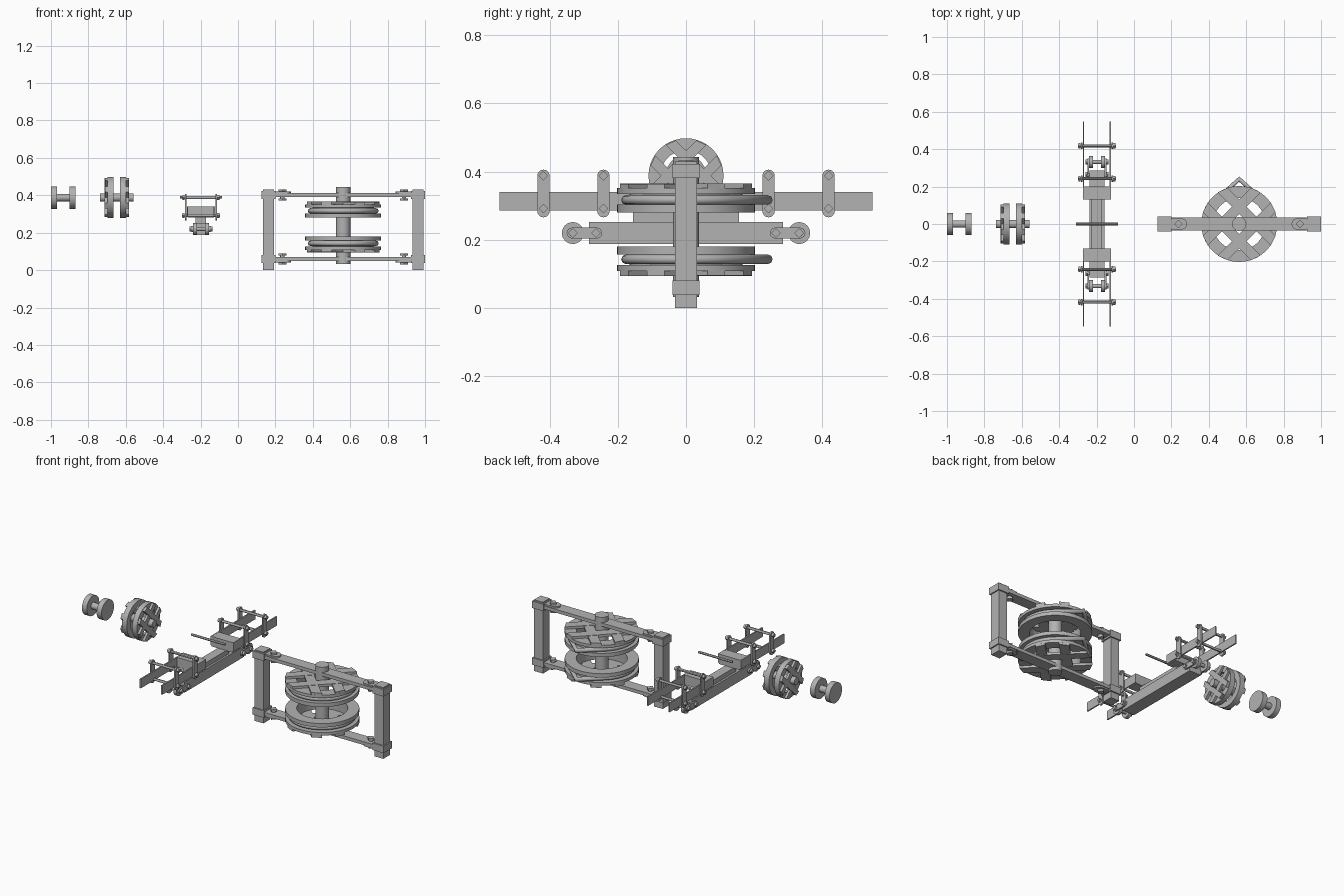
import bpy, bmesh, math
from mathutils import Matrix, Vector

if "Cube" in bpy.data.objects:
    bpy.data.objects.remove(bpy.data.objects["Cube"])

GREY = (0.45, 0.45, 0.45, 1)
mat = bpy.data.materials.new("plain grey")
mat.use_nodes = True
mat.diffuse_color = GREY
mat.node_tree.nodes["Principled BSDF"].inputs["Base Color"].default_value = GREY

# Turns local z into the wanted axis
TURN = {"z": Matrix.Identity(4),
        "x": Matrix.Rotation(math.pi / 2, 4, "Y"),
        "-x": Matrix.Rotation(-math.pi / 2, 4, "Y"),
        "-z": Matrix.Rotation(math.pi, 4, "X")}


def finish(name, bm, at=(0, 0, 0), axis="z", smooth=False):
    bmesh.ops.transform(bm, matrix=Matrix.Translation(at) @ TURN[axis], verts=bm.verts)
    bmesh.ops.recalc_face_normals(bm, faces=bm.faces)
    me = bpy.data.meshes.new(name)
    bm.to_mesh(me)
    bm.free()
    me.materials.append(mat)
    ob = bpy.data.objects.new(name, me)
    bpy.context.collection.objects.link(ob)
    if smooth:
        bpy.ops.object.select_all(action="DESELECT")
        ob.select_set(True)
        bpy.context.view_layer.objects.active = ob
        bpy.ops.object.shade_smooth_by_angle()
    return ob


def box(name, centre, size):
    bm = bmesh.new()
    bmesh.ops.create_cube(bm, size=1)
    bmesh.ops.scale(bm, vec=size, verts=bm.verts)
    return finish(name, bm, centre)


def rod(name, centre, radius, length, axis="z", sides=32):
    bm = bmesh.new()
    bmesh.ops.create_cone(bm, cap_ends=True, segments=sides, radius1=radius,
                          radius2=radius, depth=length)
    return finish(name, bm, centre, axis, sides > 8)


def lathe(name, profile, at, axis):
    # Closed (radius, height) profile revolved about the axis
    bm = bmesh.new()
    vs = [bm.verts.new((r, 0, h)) for r, h in profile]
    edges = [bm.edges.new((vs[i - 1], vs[i])) for i in range(len(vs))]
    bmesh.ops.spin(bm, geom=vs + edges, cent=(0, 0, 0), axis=(0, 0, 1),
                   angle=math.tau, steps=40, use_duplicate=False)
    bmesh.ops.remove_doubles(bm, verts=bm.verts, dist=1e-5)
    return finish(name, bm, at, axis, True)


def prism(bm, points, low, high, angle=0):
    spin = Matrix.Rotation(angle, 3, "Z")
    f = bm.faces.new([bm.verts.new(spin @ Vector((x, y, low))) for x, y in points])
    new = bmesh.ops.extrude_face_region(bm, geom=[f])["geom"]
    verts = [v for v in new if isinstance(v, bmesh.types.BMVert)]
    bmesh.ops.translate(bm, vec=(0, 0, high - low), verts=verts)


def clasp_arms(name, radius, hub, width, low, high, at, axis):
    # Two pairs of crossing planks that grip the shaft, trimmed to the rim
    bm = bmesh.new()
    inner, outer = hub, hub + width
    a, b = (math.sqrt(radius ** 2 - e ** 2) for e in (inner, outer))
    plank = [(-a, inner), (a, inner), (b, outer), (-b, outer)]
    for i in range(4):
        prism(bm, plank, low, high - 0.002 * (i % 2), math.pi / 4 + i * math.pi / 2)
    return finish(name, bm, at, axis)


def strap(name, centre, half_w, half_l, thick, axis, along):
    # Flat bar with rounded ends, lying across the given axis
    bm = bmesh.new()
    pts = []
    for end in (0, math.pi):
        for i in range(9):
            t = end - math.pi / 2 + i * math.pi / 8
            shift = (half_l - half_w) * (1 if end == 0 else -1)
            pts.append((shift + half_w * math.cos(t), half_w * math.sin(t)))
    prism(bm, pts, -thick / 2, thick / 2, math.pi / 2 if along == "y" else 0)
    return finish(name, bm, centre, axis)


def rope(name, centre, radius, tip):
    # Loop round the wheel, both ends drawn tangentially to a point
    gap = math.acos(radius / tip)
    pts = [(0, tip)]
    for i in range(33):
        t = math.pi / 2 + gap + (math.tau - 2 * gap) * i / 32
        pts.append((radius * math.cos(t), radius * math.sin(t)))
    cu = bpy.data.curves.new(name, "CURVE")
    cu.dimensions = "3D"
    cu.bevel_depth = 0.014
    cu.bevel_resolution = 2
    sp = cu.splines.new("POLY")
    sp.points.add(len(pts) - 1)
    for p, (x, y) in zip(sp.points, pts):
        p.co = (x, y, 0, 1)
    sp.use_cyclic_u = True
    cu.materials.append(mat)
    ob = bpy.data.objects.new(name, cu)
    ob.location = centre
    bpy.context.collection.objects.link(ob)


# Small spool
rod("spool_axle", (-0.935, 0, 0.388), 0.02, 0.12, "x")
for s in (-1, 1):
    rod("spool_disc", (-0.935 + s * 0.049, 0, 0.388), 0.06, 0.032, "x")

# Medium twin pulley
PX = -0.648
rod("pulley_axle", (PX, 0, 0.388), 0.022, 0.18, "x")
for s, axis in ((1, "x"), (-1, "-x")):
    rim = [(0.075, 0.018), (0.11, 0.018), (0.11, 0.05), (0.075, 0.05)]
    lathe("pulley_rim", rim, (PX, 0, 0.388), axis)
    clasp_arms("pulley_arms", 0.108, 0.022, 0.03, 0.05, 0.066, (PX, 0, 0.388), axis)

# Large twin wheel on an upright shaft
WX, WZ = 0.5625, 0.23
rod("wheel_shaft", (WX, 0, 0.238), 0.038, 0.41)
for s, axis in ((1, "z"), (-1, "-z")):
    rim = [(0.14, 0.05), (0.203, 0.05), (0.203, 0.073), (0.165, 0.073),
           (0.165, 0.104), (0.203, 0.104), (0.203, 0.122), (0.14, 0.122)]
    lathe("wheel_rim", rim, (WX, 0, WZ), axis)
    clasp_arms("wheel_arms", 0.204, 0.038, 0.055, 0.12, 0.136, (WX, 0, WZ), axis)
    rope("wheel_rope", (WX, 0, WZ + s * 0.087), 0.176, 0.24)

# Frame around the wheel
for s in (-1, 1):
    x = WX + s * 0.4
    box("frame_post", (x, 0, 0.215), (0.06, 0.064, 0.43))
    for z, out in ((0.402, 1), (0.06, -1)):
        box("post_collar", (x, 0, z), (0.075, 0.08, 0.042))
        bx = WX + s * 0.325
        strap("collar_tongue", (bx - s * -0.005, 0, z + out * 0.014), 0.03, 0.05, 0.01, "z", "x")
        rod("frame_bolt", (bx, 0, z), 0.012, 0.05, sides=12)
        for k in (-1, 1):
            rod("frame_nut", (bx, 0, z + k * 0.024), 0.022, 0.012, sides=4)
for z in (0.402, 0.06):
    box("frame_beam", (WX, 0, z), (0.76, 0.07, 0.02))

# Carriage beam
CX = -0.198
box("carriage_beam", (CX, 0, 0.22), (0.08, 0.57, 0.064))
box("carriage_saddle", (CX, 0, 0.266), (0.056, 0.31, 0.03))
rod("loose_pin", (CX, 0, 0.39), 0.007, 0.225, "x", 12)

for s in (-1, 1):
    # Cross block and side plates
    box("cross_block", (CX, s * 0.165, 0.31), (0.14, 0.07, 0.06))
    for k in (-1, 1):
        box("side_plate", (CX + k * 0.072, s * 0.339, 0.313), (0.008, 0.416, 0.055))
    # Upright straps joined by bolts
    for y in (0.242, 0.418):
        for k in (-1, 1):
            strap("upright_strap", (CX + k * 0.081, s * y, 0.336), 0.018, 0.07, 0.009, "x", "x")
        for z in (0.388, 0.292):
            rod("cross_bolt", (CX, s * y, z), 0.008, 0.205, "x", 12)
            for k in (-1, 1):
                rod("cross_nut", (CX + k * 0.093, s * y, z), 0.014, 0.012, "x", 4)
    # End rollers held by links
    rod("roller_axle", (CX, s * 0.332, 0.22), 0.011, 0.12, "x", 16)
    rod("link_bolt", (CX, s * 0.264, 0.22), 0.009, 0.12, "x", 12)
    for k in (-1, 1):
        rod("roller_disc", (CX + k * 0.032, s * 0.332, 0.22), 0.032, 0.02, "x")
        strap("roller_link", (CX + k * 0.046, s * 0.298, 0.22), 0.016, 0.052, 0.009, "x", "y")
        for y in (0.264, 0.332):
            rod("link_nut", (CX + k * 0.056, s * y, 0.22), 0.014, 0.011, "x", 4)
